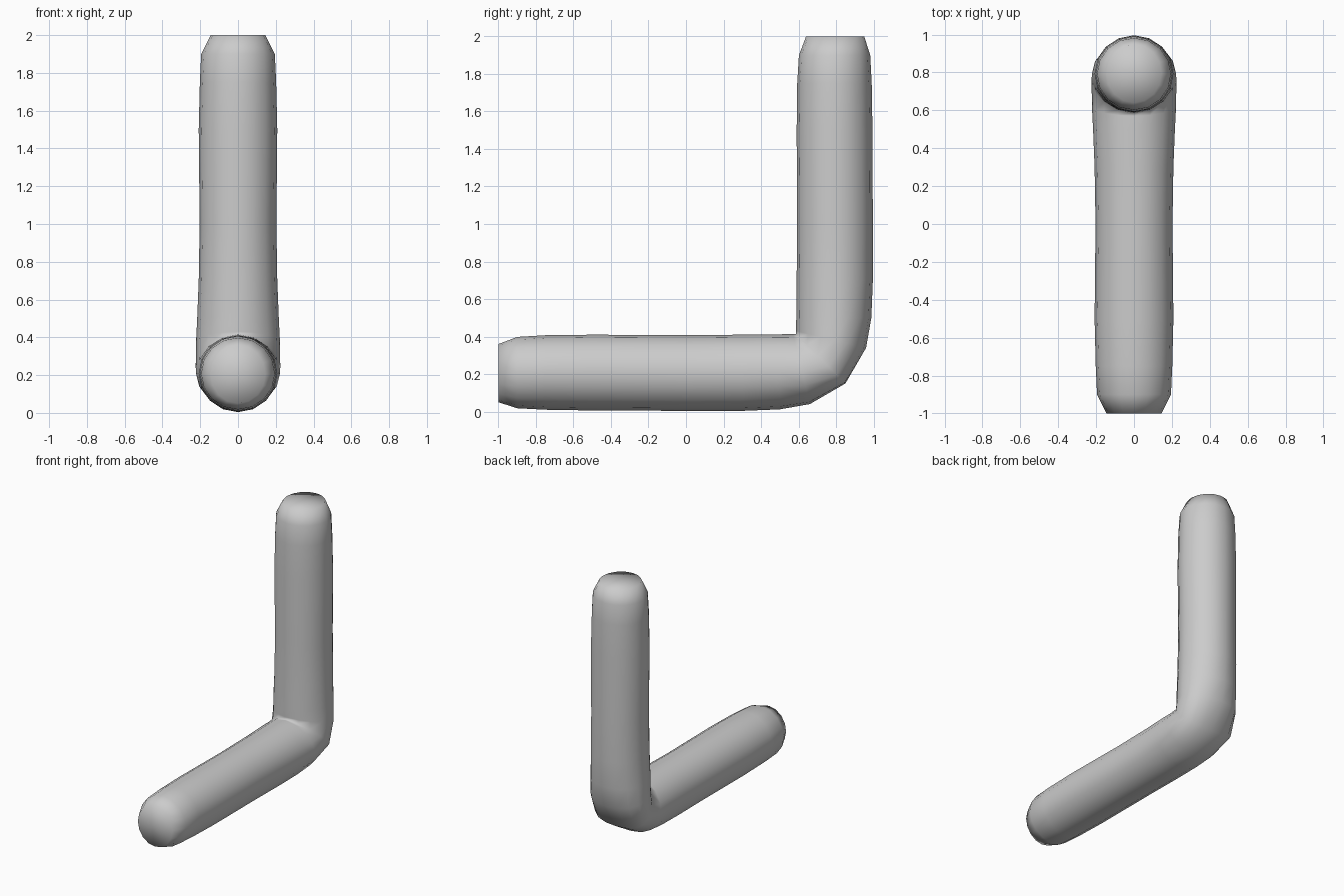
import bpy, bmesh, math
from mathutils import Vector

if "Cube" in bpy.data.objects:
    bpy.data.objects.remove(bpy.data.objects["Cube"])

SIDES = 16

# Sections along the horizontal arm up to the mitre:
# inner y, inner z, outer y, outer z, half width, bias of widest point to the outside
half = [
    (-1.00, .360, -1.00, .050, .145, 0),
    (-0.90, .398, -0.90, .018, .195, 0),
    (-0.75, .407, -0.75, .010, .202, 0),
    (-0.50, .410, -0.50, .006, .208, 0),
    (0.00, .408, 0.00, .004, .203, 0),
    (0.30, .410, 0.30, .004, .208, 0),
    (0.50, .412, 0.50, .012, .216, 0),
    (0.57, .414, 0.66, .040, .222, .05),
    (0.587, .413, 0.85, .150, .224, .15),
]
# The upright arm is the horizontal arm mirrored across the mitre
sections = half + [(1 - b, 1 - a, 1 - d, 1 - c, w, k)
                   for a, b, c, d, w, k in reversed(half[:-1])]

# Bent tube lofted through the sections
bm = bmesh.new()
rings = []
for iy, iz, oy, oz, w, k in sections:
    inner, outer = Vector((0, iy, iz)), Vector((0, oy, oz))
    ring = []
    for i in range(SIDES):
        a = 2 * math.pi * i / SIDES
        t = 0.5 - 0.5 * math.cos(a) + k * math.sin(a) ** 2
        p = inner.lerp(outer, t)
        p.x = w * math.sin(a)
        ring.append(bm.verts.new(p))
    rings.append(ring)
for r, s in zip(rings, rings[1:]):
    for i in range(SIDES):
        j = (i + 1) % SIDES
        bm.faces.new((r[i], r[j], s[j], s[i]))

# Flat end caps, fanned so they shade softly into the tube
for ring in (rings[0], rings[-1]):
    mid = bm.verts.new(sum((v.co for v in ring), Vector()) / SIDES)
    for i in range(SIDES):
        bm.faces.new((ring[i], ring[(i + 1) % SIDES], mid))

bmesh.ops.recalc_face_normals(bm, faces=bm.faces)
for f in bm.faces:
    f.smooth = True
mesh = bpy.data.meshes.new("bent_pipe")
bm.to_mesh(mesh)
bm.free()
pipe = bpy.data.objects.new("bent_pipe", mesh)
bpy.context.collection.objects.link(pipe)
